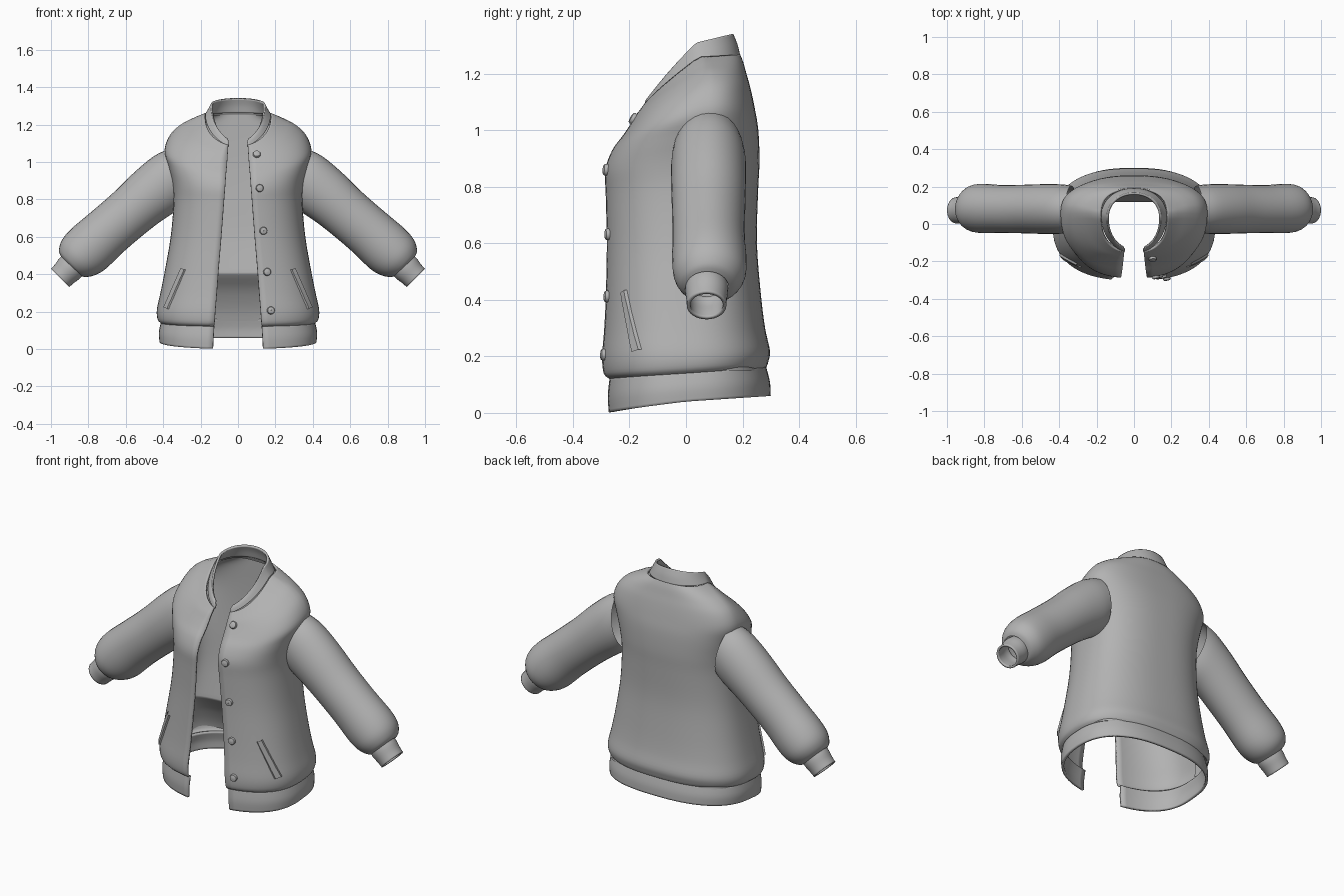
import bpy, math
from mathutils import Vector
from mathutils.bvhtree import BVHTree

if "Cube" in bpy.data.objects:
    bpy.data.objects.remove(bpy.data.objects["Cube"])

cloth = bpy.data.materials.new("grey_cloth")
cloth.diffuse_color = (0.45, 0.45, 0.45, 1)
cloth.use_nodes = True
cloth.node_tree.nodes["Principled BSDF"].inputs["Base Color"].default_value = cloth.diffuse_color


def make(name, verts, faces, thickness=0, angle=40):
    me = bpy.data.meshes.new(name)
    me.from_pydata([tuple(v) for v in verts], [], faces)
    me.materials.append(cloth)
    ob = bpy.data.objects.new(name, me)
    bpy.context.collection.objects.link(ob)
    bpy.ops.object.select_all(action='DESELECT')
    ob.select_set(True)
    bpy.context.view_layer.objects.active = ob
    bpy.ops.object.shade_smooth_by_angle(angle=math.radians(angle))
    if thickness:
        mod = ob.modifiers.new("thickness", 'SOLIDIFY')
        mod.thickness = thickness
        mod.offset = -1
    return ob


def smooth(rows, k):
    """Catmull-Rom interpolation between rows of parameters."""
    out = []
    for i in range(len(rows) - 1):
        p = [rows[max(0, min(len(rows) - 1, i + d))] for d in (-1, 0, 1, 2)]
        for s in range(k):
            t = s / k
            out.append([0.5 * (2 * b + (c - a) * t + (2 * a - 5 * b + 4 * c - d) * t * t
                               + (3 * b - a - 3 * c + d) * t ** 3) for a, b, c, d in zip(*p)])
    return out + [rows[-1]]


def grid(rings, closed=False, flip=False):
    n = len(rings[0])
    verts = [v for r in rings for v in r]
    faces = []
    for i in range(len(rings) - 1):
        for j in range(n if closed else n - 1):
            k = (j + 1) % n
            f = (i * n + j, i * n + k, (i + 1) * n + k, (i + 1) * n + j)
            faces.append(f[::-1] if flip else f)
    return verts, faces


def c_ring(a, gap, yf, yc, yb, zf, zs, zb, n=2.5, start=None, half=36):
    """C-shaped section, open at the front by the gap."""
    t0 = math.asin((gap / a) ** (n / 2)) if start is None else start
    right = []
    for i in range(half + 1):
        t = t0 + (math.pi - t0) * i / half
        s, c = max(0, math.sin(t)) ** (2 / n), abs(math.cos(t)) ** (2 / n)
        if t < math.pi / 2:
            y, z = yc + (yf - yc) * c, zf + (zs - zf) * max(0, 1 - c) ** 0.85
        else:
            y, z = yc + (yb - yc) * c, zs + (zb - zs) * c
        right.append(Vector((a * s, y, z)))
    right[-1].x = 0
    return right + [Vector((-v.x, v.y, v.z)) for v in right[-2::-1]]


# Section columns: half width, gap, front y, side y, back y, front z, side z, back z
hem_rows = [(.42, .135, -.28, 0, .30, 0, .04, .06),
            (.423, .132, -.283, 0, .297, .06, .09, .11),
            (.412, .128, -.276, 0, .283, .125, .145, .165)]
body_rows = [(.413, .128, -.278, 0, .284, .12, .14, .16),
             (.43, .126, -.297, 0, .291, .14, .16, .18),
             (.434, .122, -.302, 0, .297, .20, .21, .22),
             (.415, .114, -.294, 0, .28, .30, .30, .30),
             (.391, .105, -.288, 0, .265, .42, .42, .42),
             (.36, .09, -.284, .01, .251, .60, .60, .60),
             (.345, .077, -.287, .02, .255, .77, .78, .78),
             (.352, .07, -.288, .03, .26, .86, .89, .89),
             (.375, .065, -.262, .045, .256, .93, .99, 1.0),
             (.392, .06, -.225, .06, .243, .98, 1.07, 1.08),
             (.36, .057, -.198, .07, .228, 1.02, 1.15, 1.15),
             (.30, .055, -.18, .07, .214, 1.05, 1.205, 1.20),
             (.235, .053, -.165, .06, .203, 1.07, 1.237, 1.24),
             (.178, .052, -.153, .045, .192, 1.085, 1.26, 1.268)]
collar_rows = [(.175, .05, -.156, .045, .192, 1.075, 1.258, 1.265),
               (.158, .05, -.15, .04, .182, 1.095, 1.285, 1.305),
               (.145, .055, -.138, .035, .167, 1.105, 1.31, 1.342)]

make("hem_band", *grid([c_ring(*r) for r in smooth(hem_rows, 4)]), 0.014)
body = grid([c_ring(*r) for r in smooth(body_rows, 4)])
make("jacket_body", *body, 0.012)
make("collar", *grid([c_ring(*r, n=2.1) for r in smooth(collar_rows, 4)]), 0.012)

# Back lining that bulges inwards at the waist: half width, back y, z
lining_rows = [(.40, .27, .15), (.405, .245, .22), (.39, .19, .32), (.37, .125, .395),
               (.365, .122, .43), (.34, .15, .60), (.325, .165, .78), (.34, .175, .95),
               (.36, .178, 1.08), (.27, .178, 1.19), (.16, .178, 1.25)]
make("back_lining", *grid([c_ring(a, 0, 0, .03, y, z, z, z, 3, math.pi / 2)
                           for a, y, z in smooth(lining_rows, 3)], flip=True))


def tube(rows, side, count=32):
    """Rings around an arm path of x, z, radius, axis slope angle, y centre, y radius."""
    rings = []
    for x, z, r, ang, y0, ry in rows:
        ring = []
        for j in range(count):
            t = 2 * math.pi * j / count
            up = r * math.sin(t)
            ring.append(Vector((side * (x + up * math.sin(ang)), y0 + ry * math.cos(t),
                                z + up * math.cos(ang))))
        rings.append(ring)
    return grid(rings, True, side < 0)


sleeve_rows = [(.335, .918, .155, .20, .08, .125), (.39, .885, .158, .38, .08, .132),
               (.48, .815, .147, .62, .08, .133), (.58, .728, .138, .72, .08, .130),
               (.70, .625, .137, .72, .08, .128), (.80, .535, .141, .72, .083, .132),
               (.855, .488, .128, .74, .083, .125), (.888, .458, .10, .76, .08, .10),
               (.897, .447, .075, .78, .075, .075)]
cuff_rows = [(.875, .458, .074, .78, .073, .074), (.90, .432, .077, .78, .073, .076),
             (.928, .403, .071, .78, .073, .072), (.951, .380, .069, .78, .073, .070)]
for side, label in ((1, "left"), (-1, "right")):
    make(label + "_sleeve", *tube(smooth(sleeve_rows, 4), side))
    make(label + "_cuff", *tube(smooth(cuff_rows, 3), side), 0.012)

surface = BVHTree.FromPolygons(*body)


def on_front(x, z):
    hit, normal, _, _ = surface.ray_cast(Vector((x, -2, z)), Vector((0, 1, 0)))
    return hit, (normal if normal.y < 0 else -normal)


# Slanted pocket welts following the front panels
for side, label in ((1, "left"), (-1, "right")):
    rows = []
    for i in range(9):
        t = i / 8
        row = []
        for w, lift in ((-.016, -.004), (-.011, .008), (.006, .010), (.012, -.004)):
            p, nrm = on_front(side * (.295 + .09 * t + w), .43 - .21 * t + w * .45)
            row.append(p + nrm * lift)
        rows.append(row)
    make(label + "_pocket_welt", *grid(rows, flip=side > 0))

# Domed snap buttons along the left front edge
for i, (x, z) in enumerate([(.10, 1.04), (.115, .86), (.135, .632), (.155, .412), (.175, .206)]):
    p, nrm = on_front(x, z)
    q = nrm.to_track_quat('Z', 'Y')
    rings = [[p + q @ Vector((r * math.cos(2 * math.pi * j / 16),
                              r * math.sin(2 * math.pi * j / 16), h)) for j in range(16)]
             for r, h in ((.02, -.01), (.021, .006), (.018, .012), (.010, .014), (.0005, .015))]
    make(f"button_{i + 1}", *grid(rings, True))
